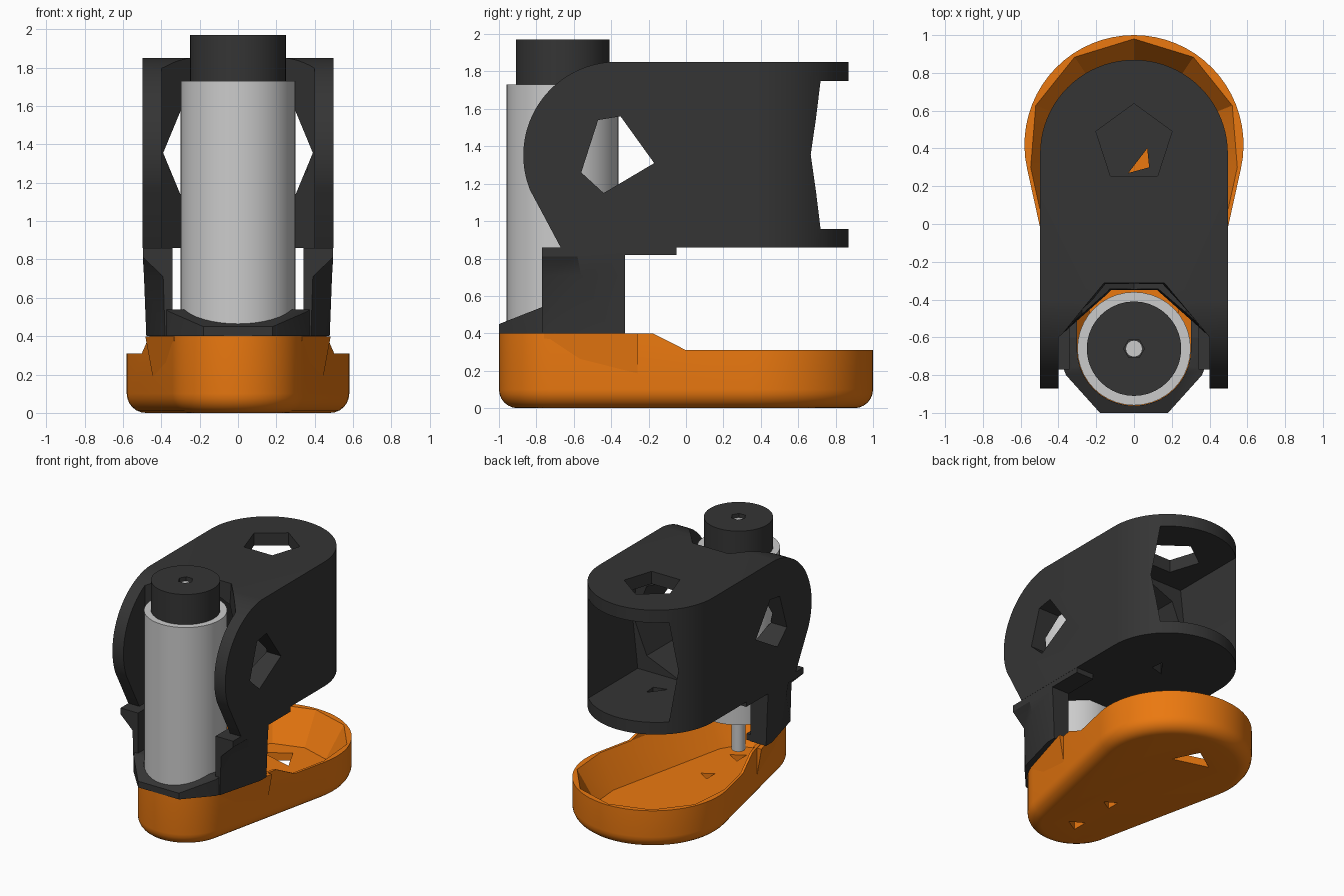
import bpy, bmesh, math
from math import sin, cos, pi

if "Cube" in bpy.data.objects:
    bpy.data.objects.remove(bpy.data.objects["Cube"])


def material(name, rgb):
    m = bpy.data.materials.new(name)
    m.diffuse_color = (*rgb, 1)
    m.use_nodes = True
    m.node_tree.nodes["Principled BSDF"].inputs["Base Color"].default_value = m.diffuse_color
    return m


ORANGE = material("orange_plastic", (0.83, 0.19, 0.005))
DARK = material("dark_plastic", (0.035, 0.035, 0.035))


def loft(name, rings, mat=None):
    """Closed solid through equally long rings of 3D points."""
    bm = bmesh.new()
    vs = [[bm.verts.new(p) for p in r] for r in rings]
    n = len(rings[0])
    for a, b in zip(vs, vs[1:]):
        for i in range(n):
            j = (i + 1) % n
            bm.faces.new((a[i], a[j], b[j], b[i]))
    bm.faces.new(vs[0][::-1])
    bm.faces.new(vs[-1])
    if bm.calc_volume(signed=True) < 0:
        bmesh.ops.reverse_faces(bm, faces=bm.faces)
    me = bpy.data.meshes.new(name)
    bm.to_mesh(me)
    bm.free()
    ob = bpy.data.objects.new(name, me)
    bpy.context.collection.objects.link(ob)
    if mat:
        me.materials.append(mat)
    return ob


def prism(name, pts, lo, hi, axis, mat=None):
    place = {"x": lambda u, v, t: (t, u, v),
             "y": lambda u, v, t: (u, t, v),
             "z": lambda u, v, t: (u, v, t)}[axis]
    return loft(name, [[place(u, v, t) for u, v in pts] for t in (lo, hi)], mat)


def boolean(ob, tool, op="DIFFERENCE"):
    """Apply a cut; keep the old mesh if a solver returns nothing."""
    backup = ob.data.copy()
    for solver in ("EXACT", "MANIFOLD"):
        mod = ob.modifiers.new("bool", "BOOLEAN")
        mod.operation, mod.object, mod.solver = op, tool, solver
        bpy.context.view_layer.objects.active = ob
        bpy.ops.object.modifier_apply(modifier=mod.name)
        if len(ob.data.polygons) > 3:
            break
        ob.data = backup.copy()
    bpy.data.objects.remove(tool)


def arc(cx, cy, r, a0, a1, n):
    return [(cx + r * cos(a0 + (a1 - a0) * i / n),
             cy + r * sin(a0 + (a1 - a0) * i / n)) for i in range(n + 1)]


def circle(cx, cy, r, n, a0=0):
    return arc(cx, cy, r, a0, a0 + 2 * pi, n)[:-1]


# Tapered tray outline: large rear arc, small front arc
def outline(inset, nb, nf):
    a = math.asin(0.23 / 1.07)
    return (arc(0, 0.42, 0.58 - inset, -a, pi + a, nb) +
            arc(0, -0.65, 0.35 - inset, pi + a, 2 * pi - a, nf))


def ring(inset, z, nb=36, nf=24):
    return [(x, y, z) for x, y in outline(inset, nb, nf)]


# Orange tray with rounded bottom edge
R = 0.1
tray = loft("base_tray", [ring(R * (1 - sin(t)), R * (1 - cos(t)))
                          for t in [i * pi / 12 for i in range(7)]] + [ring(0, 0.4)], ORANGE)
# Faceted hollow, stepped rim and floor holes
boolean(tray, loft("hollow", [ring(0.16, 0.06, 6, 4), ring(0.02, 0.31, 6, 4), ring(0.02, 0.42, 6, 4)]))
boolean(tray, prism("rim_cut", [(-0.18, 0.401), (0, 0.31), (1.2, 0.31), (1.2, 0.6), (-0.18, 0.6)], -1, 1, "x"))
for pts in ([(-0.2, 0.6), (0.08, 0.52), (-0.02, 0.72)], circle(0, -0.65, 0.07, 3), circle(0, -0.27, 0.06, 3)):
    boolean(tray, prism("floor_hole", pts, -0.1, 0.2, "z"))
# Wedge-shaped ears under the bracket posts
for s, tag in ((-1, "left"), (1, "right")):
    loft("tray_ear_" + tag, [
        [(s * 0.31, -0.76, 0.18), (s * 0.335, -0.76, 0.399), (s * 0.31, -0.76, 0.399)],
        [(s * 0.425, -0.26, 0.08), (s * 0.483, -0.26, 0.399), (s * 0.41, -0.26, 0.399)]], ORANGE)

# Dark housing: capsule seen from above, rounded front seen from the side
cap = arc(0, 0.372, 0.497, 0, pi, 40) + [(-0.497, -1), (0.497, -1)]
housing = prism("housing", cap, 0.86, 1.85, "z", DARK)
side = [(1, 1.852)] + arc(-0.37, 1.352, 0.5, pi / 2, pi * 1.12, 24) + [(-0.67, 0.859), (-0.67, 0.8), (1, 0.8)]
boolean(housing, prism("side_shape", side, -1, 1, "x"), "INTERSECT")


# Motor clearance narrowing downwards, inner tunnel, rear opening
def gap(z, back, w):
    return [(-0.4, -1.1, z), (0.4, -1.1, z), (0.4, -0.6, z), (w, back, z), (-w, back, z), (-0.4, -0.6, z)]


boolean(housing, loft("motor_gap", [gap(0.8, -0.352, 0.12), gap(1.9, -0.31, 0.16)]))
boolean(housing, prism("tunnel", circle(0, 1.355, 0.39, 8), -0.8, 0.3, "y"))
boolean(housing, prism("rear_opening", [(0.4, 1.355), (0.355, 1.75), (-0.355, 1.75), (-0.4, 1.355),
                                        (-0.355, 0.957), (0.355, 0.957)], 0.1, 1.2, "y"))
# Five-sided windows in the sides, top and floor
boolean(housing, prism("side_window", [(-0.56, 1.26), (-0.47, 1.54), (-0.35, 1.56),
                                       (-0.17, 1.31), (-0.44, 1.15)], -1, 1, "x"))
boolean(housing, prism("top_window", circle(0, 0.425, 0.212, 5, pi / 2), 1.5, 2, "z"))
boolean(housing, prism("floor_window", [(-0.03, 0.27), (0.08, 0.3), (0.07, 0.4)], 0.7, 1.1, "z"))

# Bracket posts, recessed at the front corner, with tabs under the housing
for s, tag in ((-1, "left"), (1, "right")):
    rows = [(0.4, 0.38, 0.478, -0.4), (0.71, 0.39, 0.49, -0.56), (0.81, 0.495, 0.496, -0.58), (0.86, 0.495, 0.496, -0.58)]
    loft("bracket_post_" + tag, [[(s * 0.342, -0.77, z), (s * a, -0.77, z), (s * b, y, z),
                                  (s * b, -0.325, z), (s * 0.342, -0.325, z)] for z, a, b, y in rows], DARK)
    prism("bracket_tab_" + tag, [(-0.33, 0.82), (-0.05, 0.82), (-0.05, 0.861), (-0.33, 0.861)],
          *sorted((s * 0.342, s * 0.496)), "x", DARK)

# Bracket collar: plate with a rising lip, open towards the rear
plan = [(-0.18, -1), (0.18, -1), (0.36, -0.8), (0.4, -0.7), (0.4, -0.33), (-0.4, -0.33), (-0.4, -0.7), (-0.36, -0.8)]
collar = prism("bracket_collar", plan, 0.4, 0.6, "z", DARK)
boolean(collar, prism("lip_slope", [(-1.1, 0.41), (-0.77, 0.54), (-0.6, 0.54), (-0.45, 0.45), (-0.2, 0.45),
                                    (-0.2, 0.8), (-1.1, 0.8)], -1, 1, "x"))
foot = arc(0, -0.66, 0.302, pi, 2 * pi, 20) + [(0.302, -0.2), (-0.302, -0.2)]
boolean(collar, prism("foot_slot", foot, 0.3, 0.8, "z"))

# Motor body, cap with shaft hole, shaft
prism("motor_body", circle(0, -0.66, 0.3, 40), 0.45, 1.73, "z")
motor_cap = prism("motor_cap", circle(0, -0.66, 0.25, 40), 1.73, 1.97, "z", DARK)
boolean(motor_cap, prism("cap_hole", circle(0, -0.66, 0.055, 6), 1.85, 2.1, "z"))
prism("shaft_tip", circle(0, -0.66, 0.045, 16), 1.84, 1.94, "z")
prism("motor_shaft", circle(0, -0.66, 0.05, 16), 0.12, 0.46, "z")

# Smooth curved walls, keep hard edges
bpy.ops.object.select_all(action="SELECT")
bpy.context.view_layer.objects.active = tray
bpy.ops.object.shade_smooth_by_angle(angle=math.radians(25))
